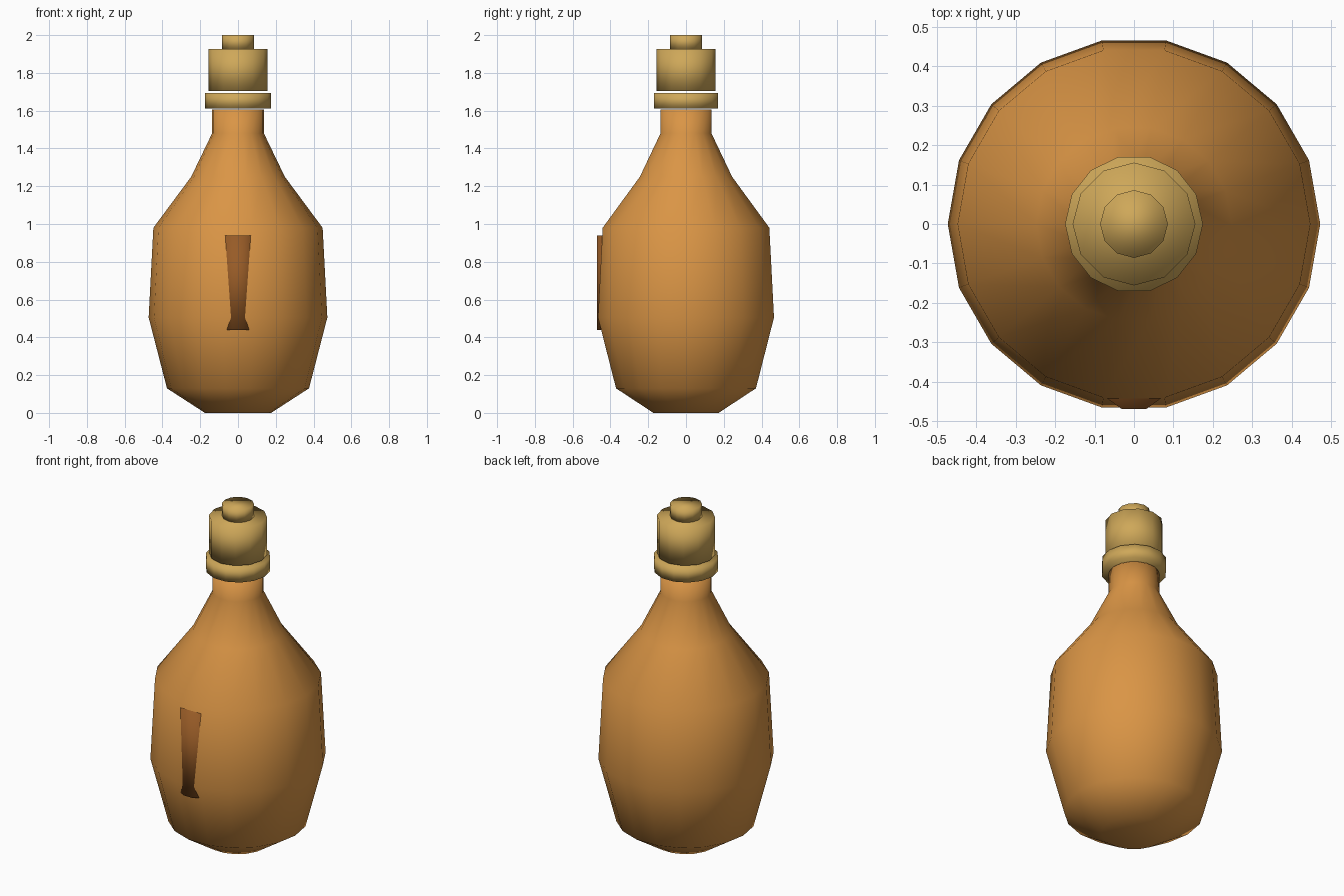
import bpy, bmesh, math

if "Cube" in bpy.data.objects:
    bpy.data.objects.remove(bpy.data.objects["Cube"])


def material(name, rgb):
    m = bpy.data.materials.new(name)
    m.diffuse_color = (*rgb, 1.0)
    m.use_nodes = True
    m.node_tree.nodes["Principled BSDF"].inputs["Base Color"].default_value = m.diffuse_color
    return m


AMBER = material("amber_glaze", (0.70, 0.30, 0.06))
GOLD = material("pale_gold", (0.62, 0.39, 0.10))
BROWN = material("dark_brown", (0.31, 0.105, 0.02))


def lathe(name, profile, sides, mat, centre=(0, 0), turn=0.0):
    """Capped, smooth-shaded solid of revolution from (radius, z) points."""
    bm = bmesh.new()
    rings = []
    for r, z in profile:
        ring = []
        for i in range(sides):
            a = turn + 2 * math.pi * i / sides
            ring.append(bm.verts.new((centre[0] + r * math.cos(a),
                                      centre[1] + r * math.sin(a), z)))
        rings.append(ring)
    for low, high in zip(rings, rings[1:]):
        for i in range(sides):
            j = (i + 1) % sides
            bm.faces.new((low[i], low[j], high[j], high[i]))
    bm.faces.new(rings[0][::-1])
    bm.faces.new(rings[-1])
    for f in bm.faces:
        f.smooth = True
    mesh = bpy.data.meshes.new(name)
    bm.to_mesh(mesh)
    bm.free()
    mesh.materials.append(mat)
    obj = bpy.data.objects.new(name, mesh)
    bpy.context.collection.objects.link(obj)
    return obj


# Bottle body with shoulders and neck
lathe("bottle_body", [(0.175, 0.0), (0.376, 0.13), (0.473, 0.505), (0.448, 0.98),
                      (0.248, 1.25), (0.137, 1.48), (0.137, 1.607)], 18, AMBER)

# Collar, stopper and knob
lathe("neck_collar", [(0.175, 1.612), (0.175, 1.693)], 14, GOLD)
lathe("stopper", [(0.156, 1.703), (0.156, 1.926)], 12, GOLD)
lathe("stopper_knob", [(0.086, 1.926), (0.086, 2.0)], 12, GOLD)

# Upright rod sunk into the front of the body, only its front showing
lathe("front_inlay", [(0.1, 0.44), (0.1, 0.94)], 10, BROWN, centre=(0, -0.375))
